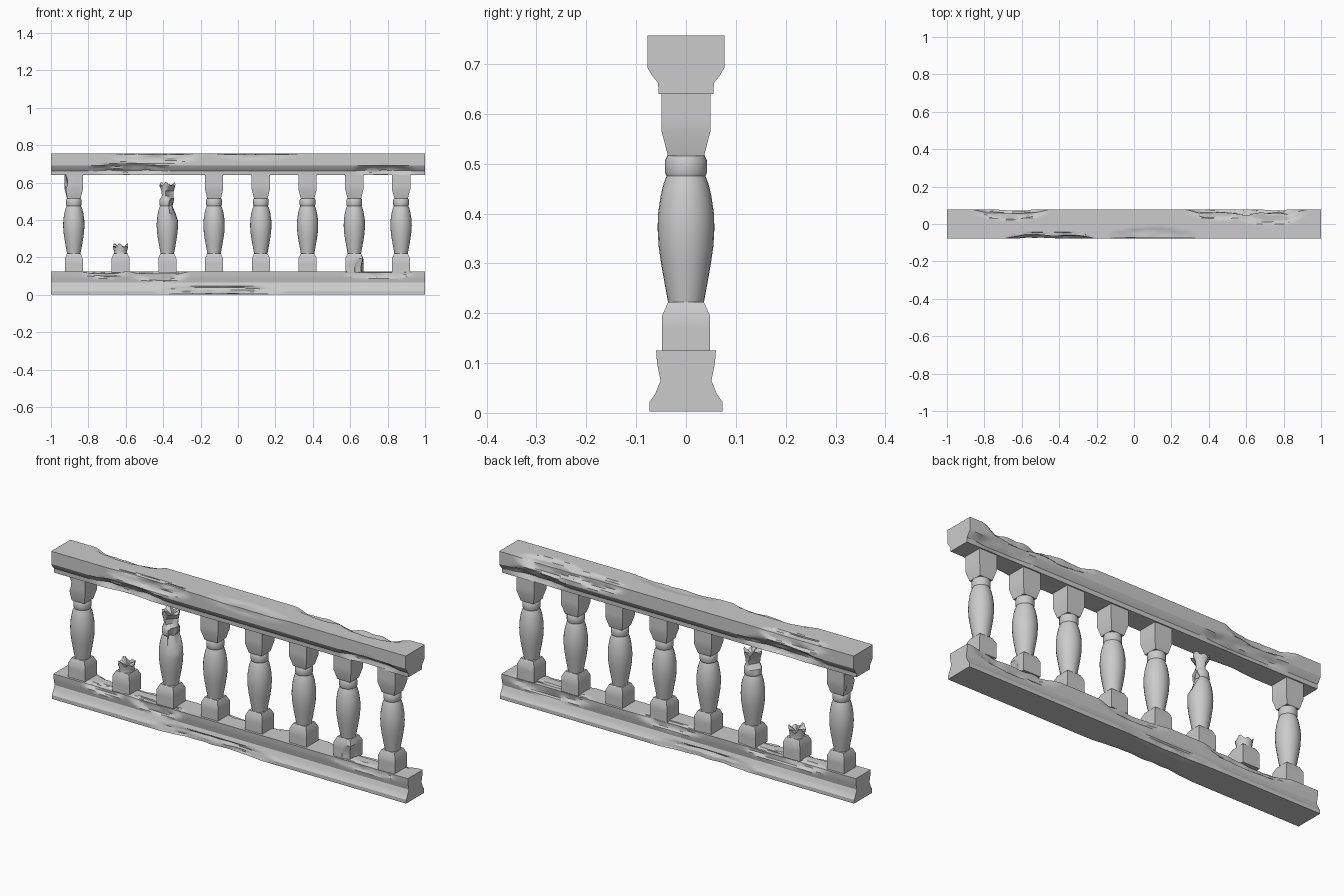
import bpy, bmesh, math
from mathutils import Vector, noise

if "Cube" in bpy.data.objects:
    bpy.data.objects.remove(bpy.data.objects["Cube"])

N = 24  # sides of the round baluster parts


def finish(bm, name):
    bmesh.ops.recalc_face_normals(bm, faces=bm.faces)
    mesh = bpy.data.meshes.new(name)
    bm.to_mesh(mesh)
    bm.free()
    ob = bpy.data.objects.new(name, mesh)
    bpy.context.collection.objects.link(ob)
    bpy.ops.object.select_all(action='DESELECT')
    ob.select_set(True)
    bpy.context.view_layer.objects.active = ob
    bpy.ops.object.shade_smooth_by_angle(angle=math.radians(30))
    return ob


def dent(bm, chips, rough=0.5):
    """Push vertices inside each ellipsoid (centre, radii) along a vector."""
    for c, r, p in chips:
        for v in bm.verts:
            d = sum(((v.co[i] - c[i]) / r[i]) ** 2 for i in range(3))
            if d < 1:
                k = 1 + rough * noise.noise(Vector((v.co.x * 14, v.co.y * 40, v.co.z * 40)))
                v.co += Vector(p) * min(1, 1.6 * (1 - d)) * k


def loft(bm, rings, cap_start=True, cap_end=True):
    rows = [[bm.verts.new(p) for p in ring] for ring in rings]
    n = len(rows[0])
    for a, b in zip(rows, rows[1:]):
        for i in range(n):
            bm.faces.new((a[i], a[(i + 1) % n], b[(i + 1) % n], b[i]))
    if cap_start:
        bm.faces.new(rows[0])
    if cap_end:
        bm.faces.new(rows[-1])
    return rows


def rail(name, half, chips):
    # half profile (y, z) mirrored, then subdivided so that the wear can shape it
    prof = half + [(-y, z) for y, z in reversed(half)]
    pts = []
    for a, b in zip(prof, prof[1:] + prof[:1]):
        a, b = Vector(a), Vector(b)
        steps = max(1, round((b - a).length / 0.011))
        pts += [a.lerp(b, i / steps) for i in range(steps)]
    bm = bmesh.new()
    loft(bm, [[(-1 + 2 * i / 140, p.x, p.y) for p in pts] for i in range(141)])
    dent(bm, chips)
    return finish(bm, name)


# Baluster profile: (half width, height, square?)
BASE = [(.048, .12, 1), (.048, .145, 1), (.048, .17, 1), (.048, .195, 1),
        (.036, .222, 1), (.036, .222, 0)]
VASE = [(.043, .26, 0), (.050, .30, 0), (.055, .335, 0), (.057, .37, 0), (.056, .40, 0),
        (.051, .435, 0), (.045, .46, 0), (.039, .475, 0), (.042, .482, 0),
        (.042, .507, 0), (.038, .515, 0)]
HEAD = [(.036, .515, 1), (.049, .565, 1), (.049, .59, 1), (.049, .615, 1), (.049, .645, 1)]


def ring(x, r, z, square):
    out = []
    for i in range(N):
        a = 2 * math.pi * i / N
        c, s = math.cos(a), math.sin(a)
        k = r / max(abs(c), abs(s)) if square else r
        out.append((x + c * k, s * k, z))
    return out


def baluster(name, x, sections, chips=(), jagged=0):
    bm = bmesh.new()
    rows = loft(bm, [ring(x, *s) for s in sections], cap_end=not jagged)
    if jagged:  # broken top: uneven rim round a sunken core
        rim = rows[-1]
        z = rim[0].co.z
        for i, v in enumerate(rim):
            v.co.z += jagged * (0.6 * math.sin(i * 1.57 + x) + 0.5 * math.sin(i * 0.8))
        core = bm.verts.new((x + .005, 0, z - jagged * 1.2))
        for i in range(N):
            bm.faces.new((rim[i], rim[(i + 1) % N], core))
    dent(bm, [((x + c[0], c[1], c[2]), r, p) for c, r, p in chips])
    return finish(bm, name)


# Rails
rail("bottom_rail",
     [(.073, .003), (.073, .022), (.062, .038), (.051, .065), (.058, .10), (.060, .125)],
     [((-.72, -.06, .125), (.12, .04, .03), (0, .018, -.010)),
      ((-.42, -.06, .12), (.16, .04, .05), (0, .018, -.012)),
      ((-.1, -.07, .02), (.35, .03, .03), (0, .012, .003)),
      ((.75, -.06, .12), (.2, .03, .03), (0, .010, -.005)),
      ((-.6, .06, .125), (.25, .04, .04), (0, -.018, -.010)),
      ((.05, .06, .125), (.2, .03, .04), (0, -.013, -.006)),
      ((.72, .06, .12), (.25, .04, .05), (0, -.018, -.010)),
      ((-.15, .07, .02), (.3, .03, .03), (0, -.010, .003))])
rail("top_rail",
     [(.055, .640), (.056, .662), (.066, .674), (.077, .692), (.077, .757)],
     [((-.45, -.077, .75), (.24, .03, .05), (0, .017, -.006)),
      ((-.58, -.065, .67), (.22, .03, .04), (0, .014, .004)),
      ((.1, -.077, .757), (.25, .06, .03), (0, .003, -.006)),
      ((.78, -.06, .665), (.17, .03, .035), (0, .012, .004)),
      ((-.66, .077, .755), (.2, .05, .05), (0, -.018, -.012)),
      ((-.58, .065, .675), (.25, .03, .04), (0, -.014, .003)),
      ((.46, .077, .757), (.18, .05, .05), (0, -.017, -.010)),
      ((.72, .077, .757), (.2, .08, .05), (0, -.020, -.014)),
      ((.8, .065, .675), (.18, .03, .04), (0, -.012, .003))])

# Balusters, with chipped and broken ones
CHIPS = {0: [((-.05, -.02, .60), (.03, .06, .06), (.014, .005, 0))],
         6: [((.05, -.05, .14), (.05, .06, .06), (-.012, .010, 0))]}
for i in range(8):
    x = -.878 + .25 * i
    if i == 1:
        baluster("broken_baluster_stub", x,
                 BASE + [(.035, .236, 0), (.041, .262, 0)], jagged=.014)
    elif i == 2:
        baluster("broken_baluster_tall", x,
                 BASE + VASE + [(.033, .53, 0), (.036, .555, 0), (.043, .59, 0)],
                 [((.045, -.02, .47), (.04, .05, .06), (-.016, .010, 0)),
                  ((.04, -.03, .55), (.05, .04, .04), (-.014, .014, 0)),
                  ((-.04, .03, .54), (.04, .05, .04), (.008, -.012, 0))], jagged=.014)
    else:
        baluster(f"baluster_{i + 1}", x, BASE + VASE + HEAD, CHIPS.get(i, ()))
